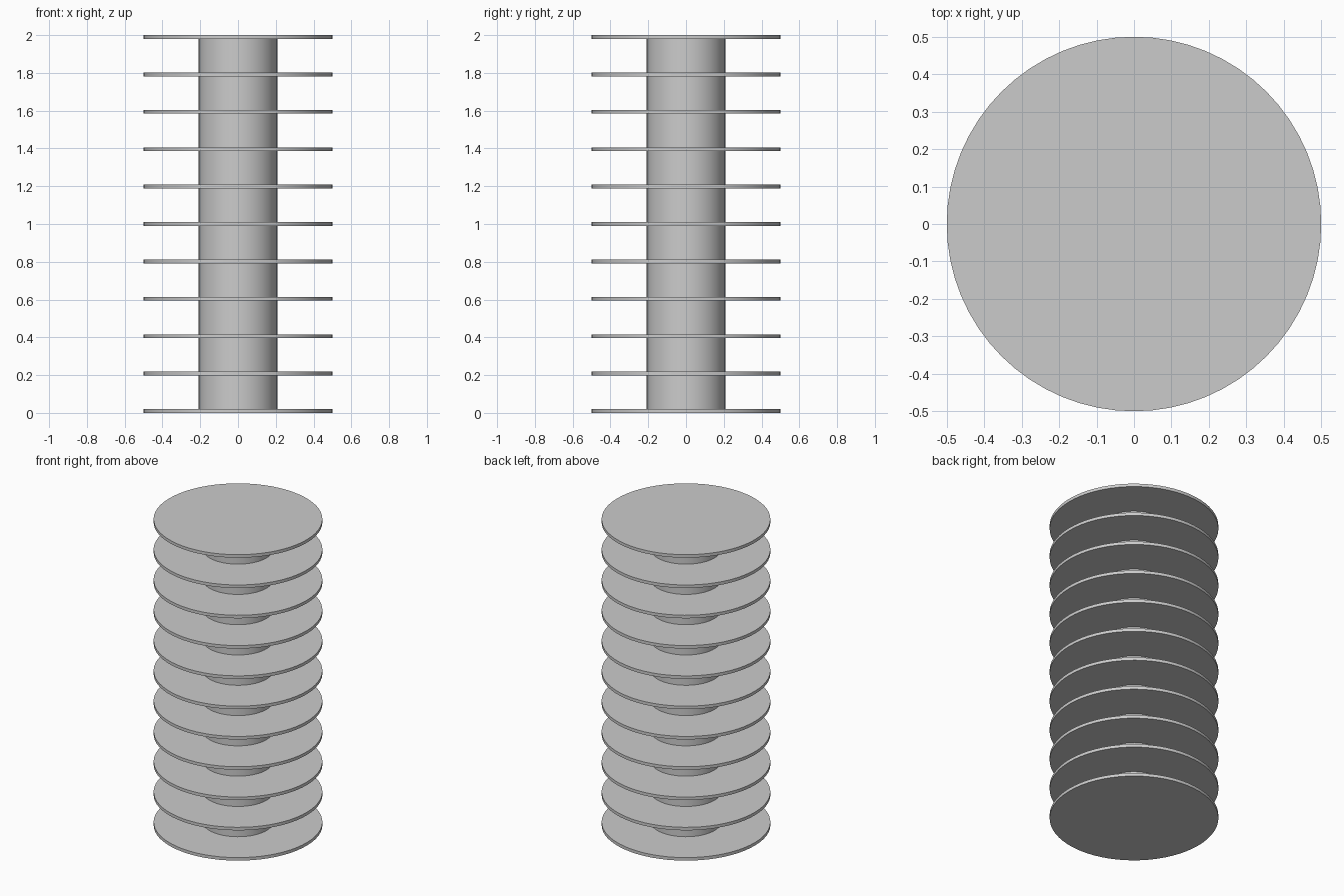
import bpy
import math

cube = bpy.data.objects.get("Cube")
if cube:
    bpy.data.objects.remove(cube, do_unlink=True)

HEIGHT = 2.0
DISC_COUNT = 11
DISC_THICKNESS = 0.02
DISC_RADIUS = 0.5
CORE_RADIUS = 0.208

# Plain grey for every part
grey = bpy.data.materials.new("light_grey")
grey.use_nodes = True
colour = (0.6, 0.6, 0.6, 1.0)
grey.diffuse_color = colour
grey.node_tree.nodes["Principled BSDF"].inputs["Base Color"].default_value = colour


def cylinder(name, radius, depth, z):
    bpy.ops.mesh.primitive_cylinder_add(
        vertices=64, radius=radius, depth=depth, location=(0, 0, z))
    part = bpy.context.object
    part.name = name
    part.data.materials.append(grey)
    bpy.ops.object.shade_smooth_by_angle(angle=math.radians(30))
    return part


# Central column, ending inside the two outer discs
cylinder("core", CORE_RADIUS, HEIGHT - DISC_THICKNESS, HEIGHT / 2)

# Evenly stacked discs
spacing = (HEIGHT - DISC_THICKNESS) / (DISC_COUNT - 1)
for i in range(DISC_COUNT):
    cylinder(f"disc_{i + 1}", DISC_RADIUS, DISC_THICKNESS,
             DISC_THICKNESS / 2 + i * spacing)
